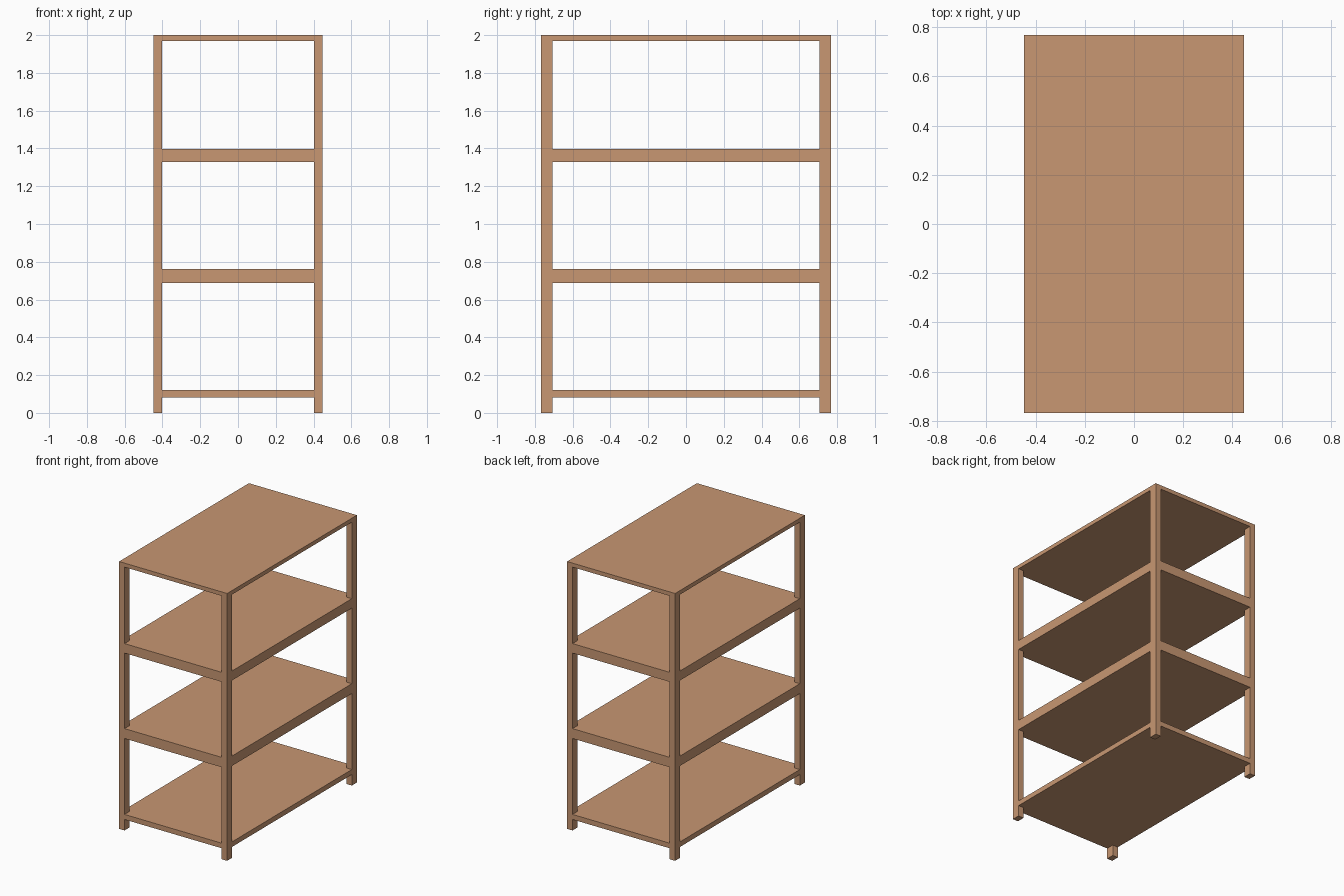
import bpy
import bmesh

if "Cube" in bpy.data.objects:
    bpy.data.objects.remove(bpy.data.objects["Cube"])

HX, HY = 0.447, 0.767      # half width and half depth
PX, PY = 0.045, 0.06       # post section
TOP_Z = 1.97               # underside of the top board

wood = bpy.data.materials.new("wood")
wood.diffuse_color = (0.58, 0.31, 0.17, 1)
wood.use_nodes = True
wood.node_tree.nodes["Principled BSDF"].inputs["Base Color"].default_value = wood.diffuse_color


def extrude_outline(name, outline, z0, z1):
    """Solid made by extruding a flat outline from z0 to z1."""
    bm = bmesh.new()
    face = bm.faces.new([bm.verts.new((x, y, z0)) for x, y in outline])
    top = bmesh.ops.extrude_face_region(bm, geom=[face])["geom"]
    bmesh.ops.translate(bm, vec=(0, 0, z1 - z0),
                        verts=[v for v in top if isinstance(v, bmesh.types.BMVert)])
    bmesh.ops.recalc_face_normals(bm, faces=bm.faces)
    mesh = bpy.data.meshes.new(name)
    bm.to_mesh(mesh)
    bm.free()
    mesh.materials.append(wood)
    obj = bpy.data.objects.new(name, mesh)
    bpy.context.collection.objects.link(obj)
    return obj


def rect(x0, x1, y0, y1):
    return [(x0, y0), (x1, y0), (x1, y1), (x0, y1)]


# Corner posts
for side, sx in (("left", -1), ("right", 1)):
    for end, sy in (("front", -1), ("back", 1)):
        xs = sorted((sx * HX, sx * (HX - PX)))
        ys = sorted((sy * HY, sy * (HY - PY)))
        extrude_outline(f"{end}_{side}_post", rect(*xs, *ys), 0, TOP_Z)

# Shelves, notched at the corners to fit between the posts
ix, iy = HX - PX, HY - PY
notched = [(-ix, -HY), (ix, -HY), (ix, -iy), (HX, -iy), (HX, iy), (ix, iy),
           (ix, HY), (-ix, HY), (-ix, iy), (-HX, iy), (-HX, -iy), (-ix, -iy)]
for name, z0, z1 in (("bottom_shelf", 0.082, 0.12),
                     ("lower_shelf", 0.688, 0.762),
                     ("upper_shelf", 1.327, 1.398)):
    extrude_outline(name, notched, z0, z1)

# Top board resting on the posts
extrude_outline("top_board", rect(-HX, HX, -HY, HY), TOP_Z, 2.0)
